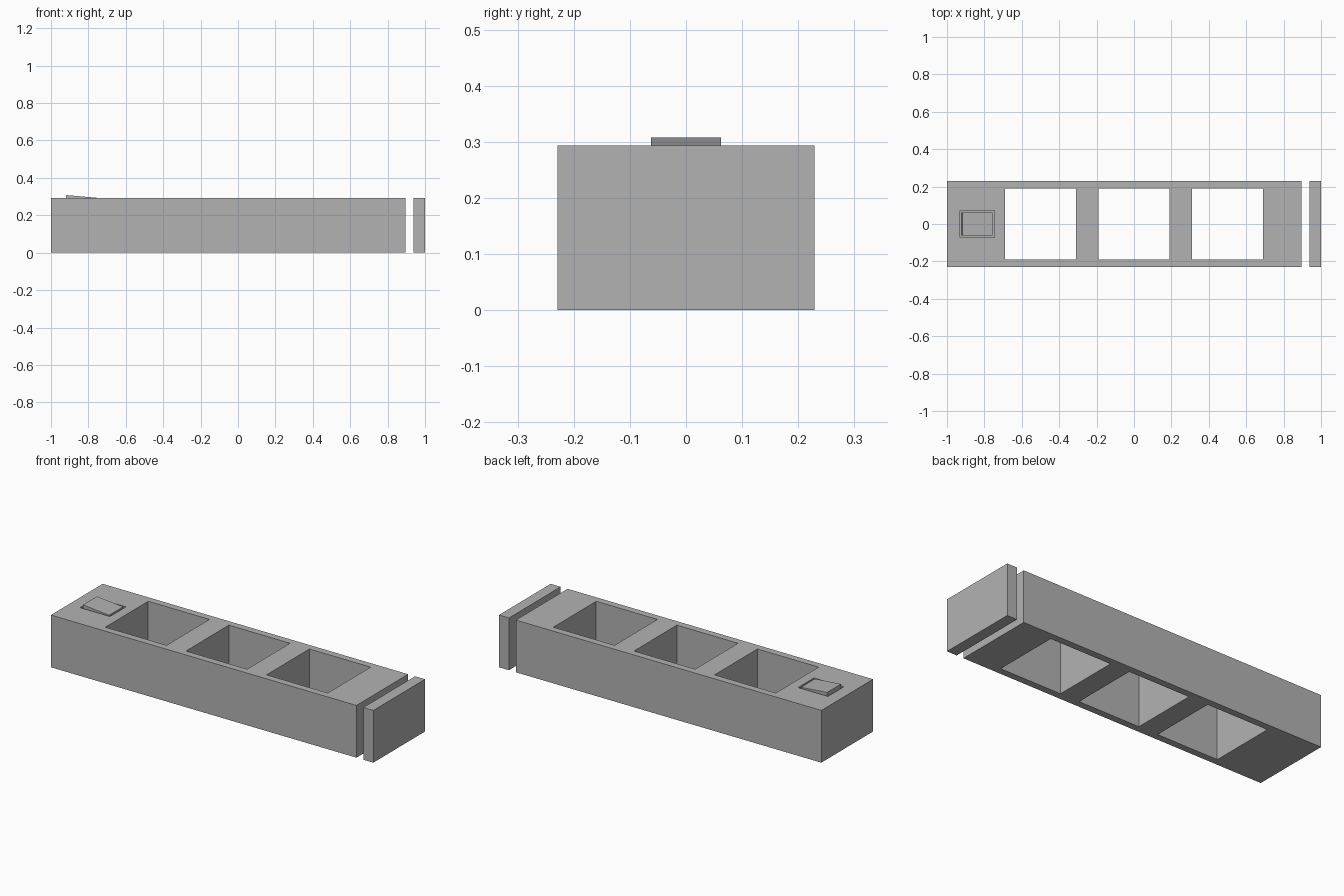
import bpy
import math

cube = bpy.data.objects.get("Cube")
if cube:
    bpy.data.objects.remove(cube)

TOP = 0.293

grey = bpy.data.materials.new("light_grey")
grey.use_nodes = True
colour = (0.45, 0.45, 0.45, 1)
grey.diffuse_color = colour
grey.node_tree.nodes["Principled BSDF"].inputs["Base Color"].default_value = colour


def box(name, x0, x1, half_y, z0, z1):
    """Box spanning x0..x1 and z0..z1, centred on y."""
    bpy.ops.mesh.primitive_cube_add(size=1, location=((x0 + x1) / 2, 0, (z0 + z1) / 2))
    obj = bpy.context.object
    obj.name = name
    obj.scale = (x1 - x0, 2 * half_y, z1 - z0)
    bpy.ops.object.transform_apply(location=False, rotation=False, scale=True)
    obj.data.materials.append(grey)
    return obj


def cut(target, cutter):
    cutter.hide_render = True
    cutter.hide_set(True)
    mod = target.modifiers.new(cutter.name, "BOOLEAN")
    mod.operation = "DIFFERENCE"
    mod.solver = "EXACT"
    mod.object = cutter


# Long block with a separate end plate
body = box("body", -1, 0.895, 0.229, 0, TOP)
box("end_plate", 0.938, 1, 0.229, 0, TOP)

# Three square through openings
for i, x in enumerate((-0.5, 0, 0.5)):
    cut(body, box(f"opening_cutter_{i + 1}", x - 0.19, x + 0.19, 0.19, -0.1, 0.4))

# Shallow switch recess and the tilted rocker in it
cut(body, box("switch_recess_cutter", -0.93, -0.745, 0.071, TOP - 0.03, 0.4))
rocker = box("switch_rocker", -0.92, -0.757, 0.062, TOP - 0.03, TOP + 0.008)
rocker.rotation_euler.y = math.radians(5)
